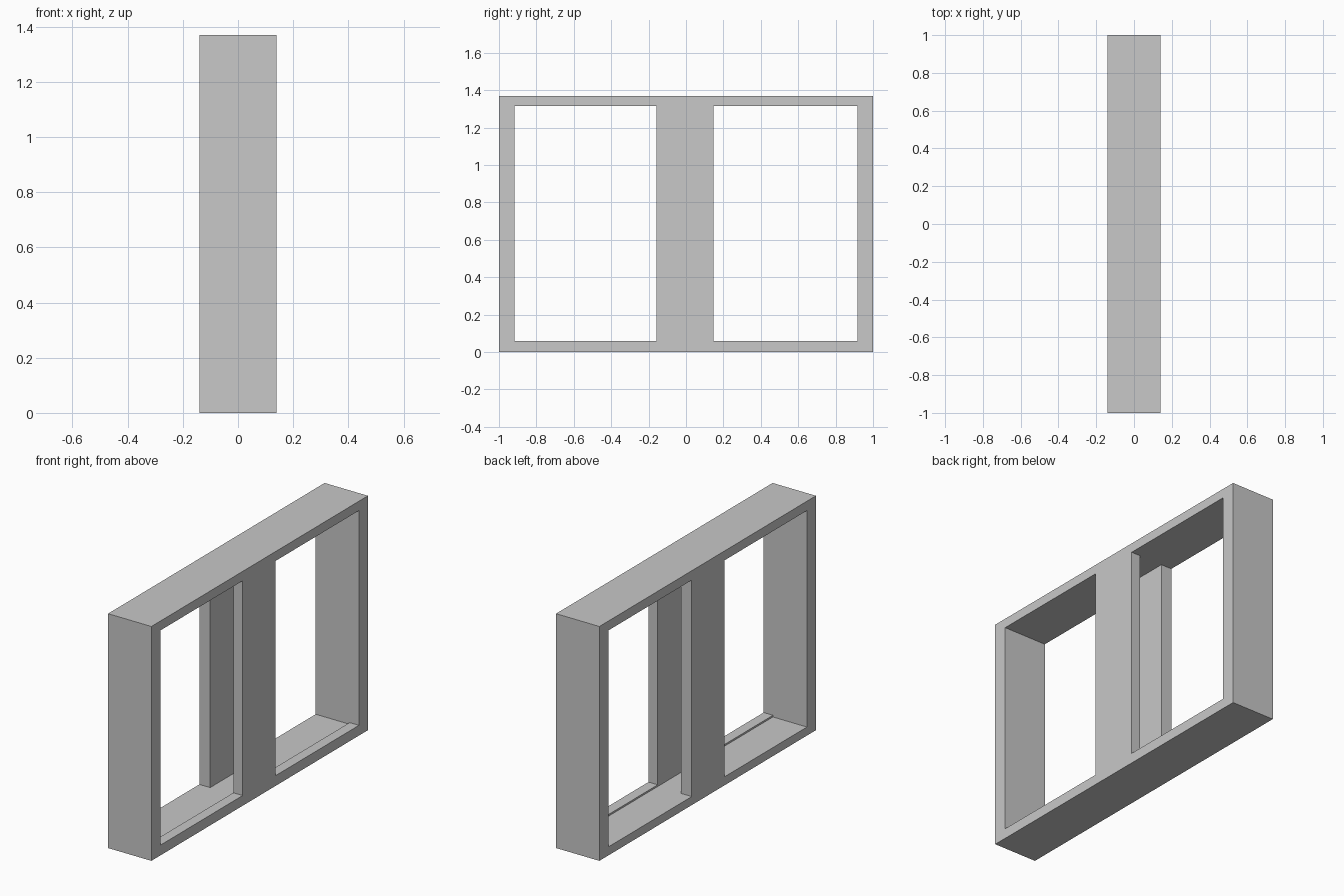
import bpy
import bmesh

cube = bpy.data.objects.get("Cube")
if cube:
    bpy.data.objects.remove(cube, do_unlink=True)

grey = bpy.data.materials.new("plain_grey")
grey.use_nodes = True
colour = (0.58, 0.58, 0.58, 1)
grey.diffuse_color = colour
grey.node_tree.nodes["Principled BSDF"].inputs["Base Color"].default_value = colour


def pierced_panel(name, x0, x1, ys, zs):
    """Panel across x0..x1; every second column of the middle row is open."""
    bm = bmesh.new()
    grid = [[bm.verts.new((x0, y, z)) for z in zs] for y in ys]
    for i in range(len(ys) - 1):
        for j in range(len(zs) - 1):
            if j == 1 and i % 2 == 1:
                continue
            bm.faces.new((grid[i][j], grid[i + 1][j],
                          grid[i + 1][j + 1], grid[i][j + 1]))
    # Thicken the flat outline along x
    out = bmesh.ops.extrude_face_region(bm, geom=bm.faces[:], use_keep_orig=True)
    moved = [g for g in out["geom"] if isinstance(g, bmesh.types.BMVert)]
    bmesh.ops.translate(bm, verts=moved, vec=(x1 - x0, 0, 0))
    bmesh.ops.recalc_face_normals(bm, faces=bm.faces[:])
    # Merge coplanar faces into clean flat ones
    bmesh.ops.dissolve_limit(bm, angle_limit=0.01,
                             verts=bm.verts[:], edges=bm.edges[:])
    mesh = bpy.data.meshes.new(name)
    bm.to_mesh(mesh)
    bm.free()
    mesh.materials.append(grey)
    obj = bpy.data.objects.new(name, mesh)
    bpy.context.collection.objects.link(obj)
    return obj


HALF, TOP, JAMB = 0.14, 1.37, 0.917
two_openings = [-1, -JAMB, -0.157, 0.147, JAMB, 1]
one_opening = [-1, -JAMB, JAMB, 1]

# Outer faces with a wide centre post, and the hollow channel between them
pierced_panel("left_panel", 0.08, HALF, two_openings, [0, 0.06, 1.315, TOP])
pierced_panel("right_panel", -HALF, -0.07, two_openings, [0, 0.05, 1.315, TOP])
pierced_panel("channel_frame", -0.07, 0.08, one_opening, [0, 0.05, 1.315, TOP])
